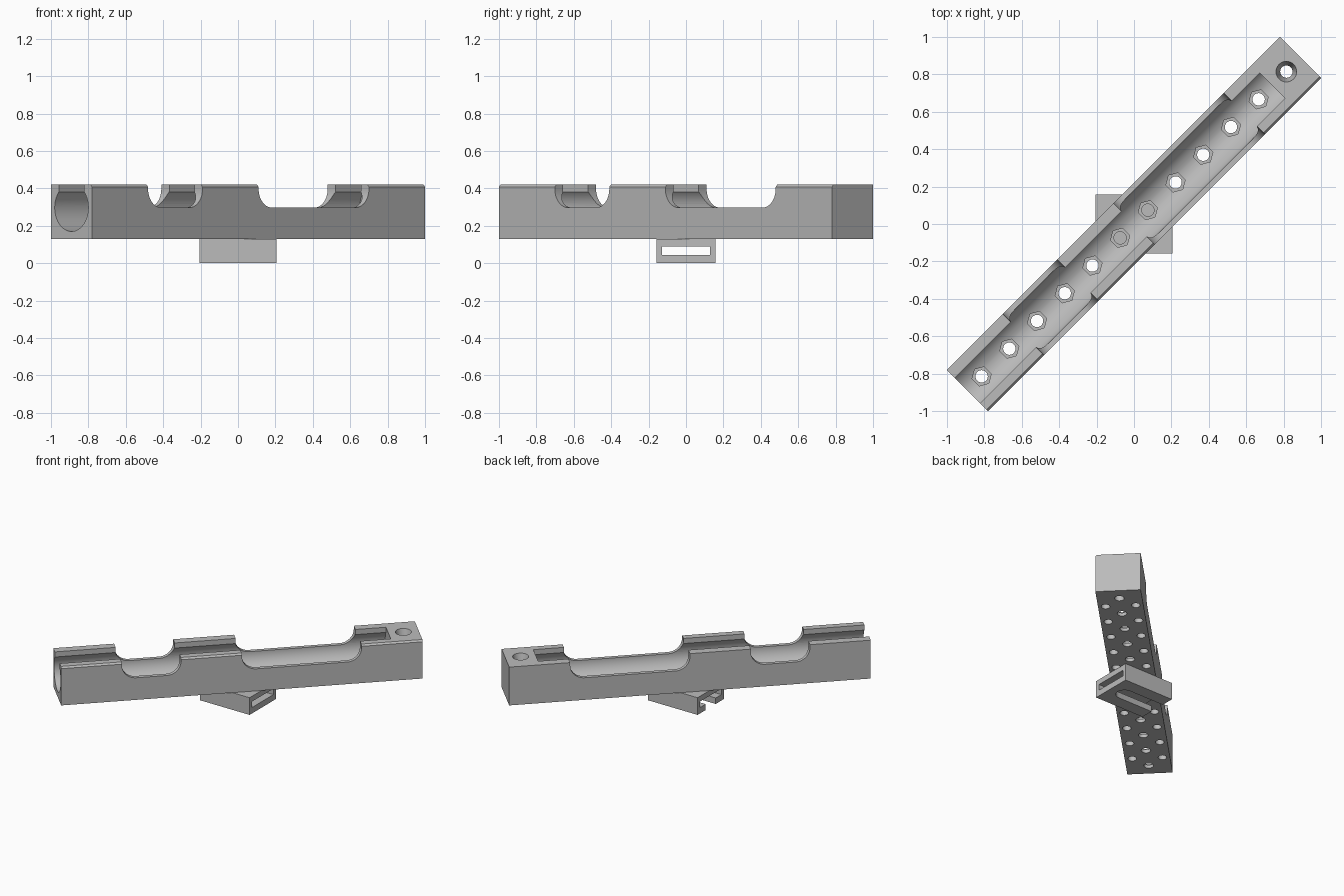
import bpy, bmesh, math
from mathutils import Matrix, Vector

if "Cube" in bpy.data.objects:
    bpy.data.objects.remove(bpy.data.objects["Cube"])

HALF_L, HALF_W = 1.259, 0.156      # bar half length and half width
Z0, Z1, ZC, R = 0.13, 0.42, 0.297, 0.127   # bar bottom, top, bore axis, bore radius
STEP = 2.304 / 11                  # hole spacing

grey = bpy.data.materials.new("plain grey")
grey.diffuse_color = (0.5, 0.5, 0.5, 1)
grey.use_nodes = True
grey.node_tree.nodes["Principled BSDF"].inputs["Base Color"].default_value = grey.diffuse_color


def prism(bm, pts, axis, a, b, scale=1.0, centre=(0, 0)):
    """Extrude a 2D outline along an axis; scale resizes the far end."""
    def place(p, t):
        return {"x": Vector((t, p[0], p[1])),
                "y": Vector((p[0], t, p[1])),
                "z": Vector((p[0], p[1], t))}[axis]
    lo = [bm.verts.new(place(p, a)) for p in pts]
    far = [(centre[0] + (p[0] - centre[0]) * scale,
            centre[1] + (p[1] - centre[1]) * scale) for p in pts]
    hi = [bm.verts.new(place(p, b)) for p in far]
    n = len(pts)
    faces = [bm.faces.new(lo), bm.faces.new(hi[::-1])]
    for i in range(n):
        j = (i + 1) % n
        faces.append(bm.faces.new((lo[j], lo[i], hi[i], hi[j])))
    bmesh.ops.recalc_face_normals(bm, faces=faces)


def arc(cx, cy, r, a0, a1, n):
    return [(cx + r * math.cos(math.radians(a0 + (a1 - a0) * i / n)),
             cy + r * math.sin(math.radians(a0 + (a1 - a0) * i / n)))
            for i in range(n + 1)]


def ring(cx, cy, r, n, start=0):
    return arc(cx, cy, r, start, start + 360, n)[:-1]


def rect(x0, x1, y0, y1):
    return [(x0, y0), (x1, y0), (x1, y1), (x0, y1)]


def finish(bm, name):
    me = bpy.data.meshes.new(name)
    bm.to_mesh(me)
    bm.free()
    ob = bpy.data.objects.new(name, me)
    bpy.context.collection.objects.link(ob)
    me.materials.append(grey)
    return ob


def cut(target, bm):
    """Subtract the solids in bm from the target, then drop the cutter."""
    cutter = finish(bm, "cutter")
    cutter.hide_render = True
    mod = target.modifiers.new("cut", "BOOLEAN")
    mod.operation, mod.solver, mod.object = "DIFFERENCE", "EXACT", cutter
    bpy.context.view_layer.objects.active = target
    bpy.ops.object.modifier_apply(modifier=mod.name)
    bpy.data.objects.remove(cutter)


def smooth(ob):
    bpy.ops.object.select_all(action="DESELECT")
    ob.select_set(True)
    bpy.context.view_layer.objects.active = ob
    bpy.ops.object.shade_smooth_by_angle(angle=math.radians(30))


# long bar with one small chamfered top edge
bm = bmesh.new()
c = 0.012
prism(bm, [(-HALF_W, Z0), (HALF_W, Z0), (HALF_W, Z1), (-HALF_W + c, Z1), (-HALF_W, Z1 - c)],
      "x", -HALF_L, HALF_L)
bar = finish(bm, "channel_bar")

# keyhole-shaped bore, open at one end and along the top
bm = bmesh.new()
sw = 0.095
a = math.degrees(math.acos(sw / R))
prism(bm, arc(0, ZC, R, a, -180 - a, 48) + [(-sw, 0.6), (sw, 0.6)], "x", -1.5, 1.047)
cut(bar, bm)

# two round-cornered side windows across the whole width
bm = bmesh.new()
r = 0.1
for u0, u1 in ((-0.836, -0.424), (0.0, 0.834)):
    prism(bm, [(u0, 0.6)] + arc(u0 + r, ZC + r, r, 180, 270, 12)
          + arc(u1 - r, ZC + r, r, 270, 360, 12) + [(u1, 0.6)], "y", -0.5, 0.5)
cut(bar, bm)

# centre row of through holes, and two staggered rows of blind holes beneath
bm = bmesh.new()
for k in range(12):
    prism(bm, ring(-1.152 + STEP * k, 0, 0.033, 24), "z", 0.0, 0.6)
for k in range(11):
    for v in (-0.104, 0.104):
        prism(bm, ring(-1.152 + STEP * (k + 0.5), v, 0.03, 24), "z", 0.0, 0.18)
cut(bar, bm)

# hexagonal nut pockets in the bore floor
bm = bmesh.new()
for k in range(11):
    prism(bm, ring(-1.152 + STEP * k, 0, 0.053, 6, 30), "z", 0.155, 0.3)
cut(bar, bm)

# tapered mouth of the hole in the solid end block
bm = bmesh.new()
prism(bm, ring(1.152, 0, 0.033, 32), "z", 0.33, 0.43, scale=1.75, centre=(1.152, 0))
cut(bar, bm)

bar.data.transform(Matrix.Rotation(math.radians(45), 4, "Z"))
smooth(bar)

# mounting shoe under the bar
bm = bmesh.new()
prism(bm, rect(-0.207, 0.207, -0.157, 0.157), "z", 0.0, Z0)
shoe = finish(bm, "mounting_shoe")

# flat slot running right through the shoe
bm = bmesh.new()
prism(bm, rect(-0.128, 0.128, 0.045, 0.09), "x", -0.4, 0.4)
cut(shoe, bm)

# round-ended slot in the underside, open at one end
bm = bmesh.new()
prism(bm, arc(0.085, 0, 0.06, -90, 90, 16) + [(-0.4, 0.06), (-0.4, -0.06)], "z", -0.1, 0.06)
cut(shoe, bm)
smooth(shoe)
